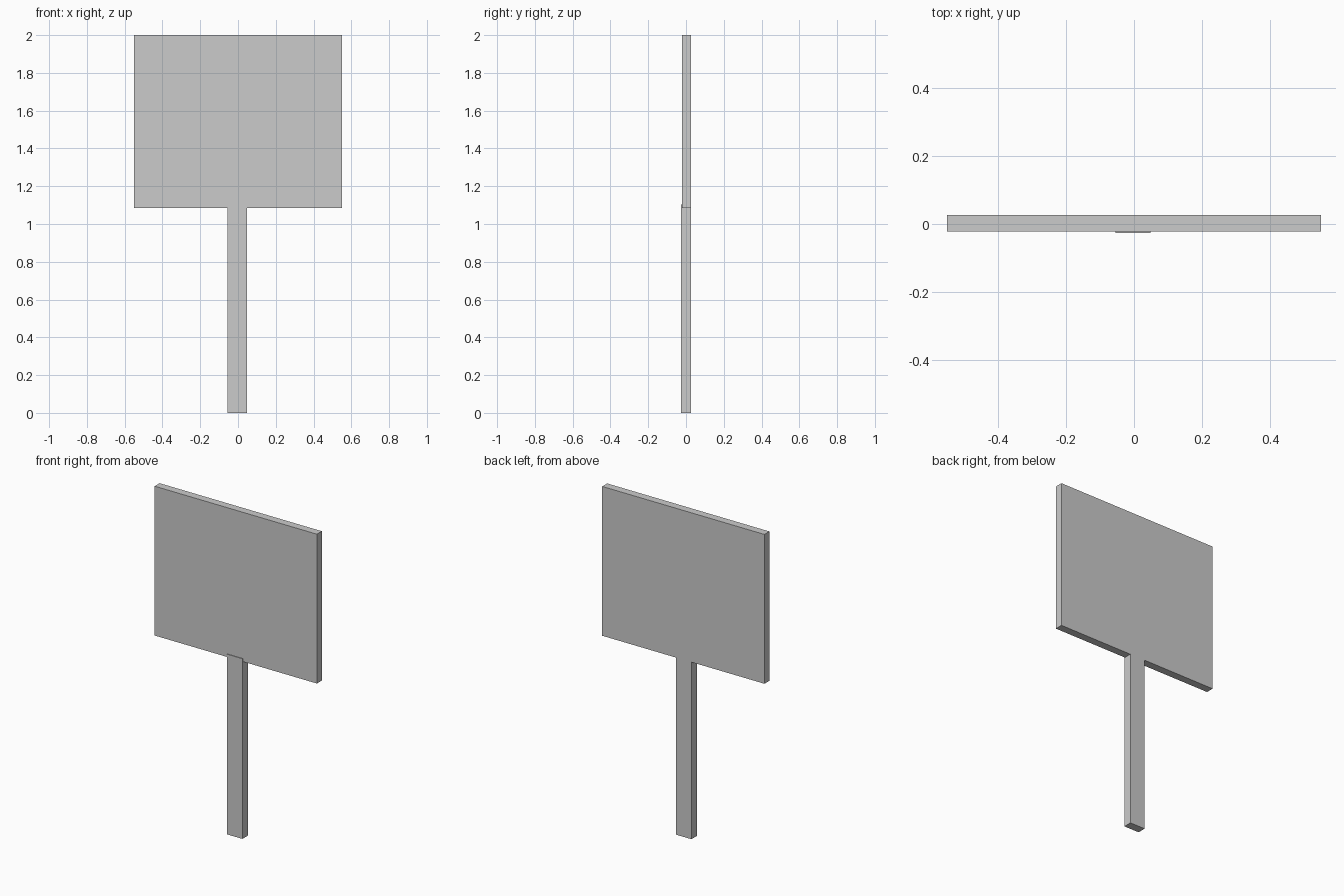
import bpy

if "Cube" in bpy.data.objects:
    bpy.data.objects.remove(bpy.data.objects["Cube"])


def box(name, x, y, z):
    """Box spanning the given (min, max) ranges."""
    bpy.ops.mesh.primitive_cube_add(size=1)
    ob = bpy.context.object
    ob.name = name
    ob.location = [(a + b) / 2 for a, b in (x, y, z)]
    ob.scale = [b - a for a, b in (x, y, z)]
    bpy.ops.object.transform_apply(location=True, rotation=False, scale=True)
    return ob


# Sign panel
box("sign_board", (-0.55, 0.55), (-0.022, 0.026), (1.085, 2.0))

# Post, slightly proud of the panel's front and overlapping its lower edge
box("post", (-0.055, 0.048), (-0.026, 0.026), (0.0, 1.104))
